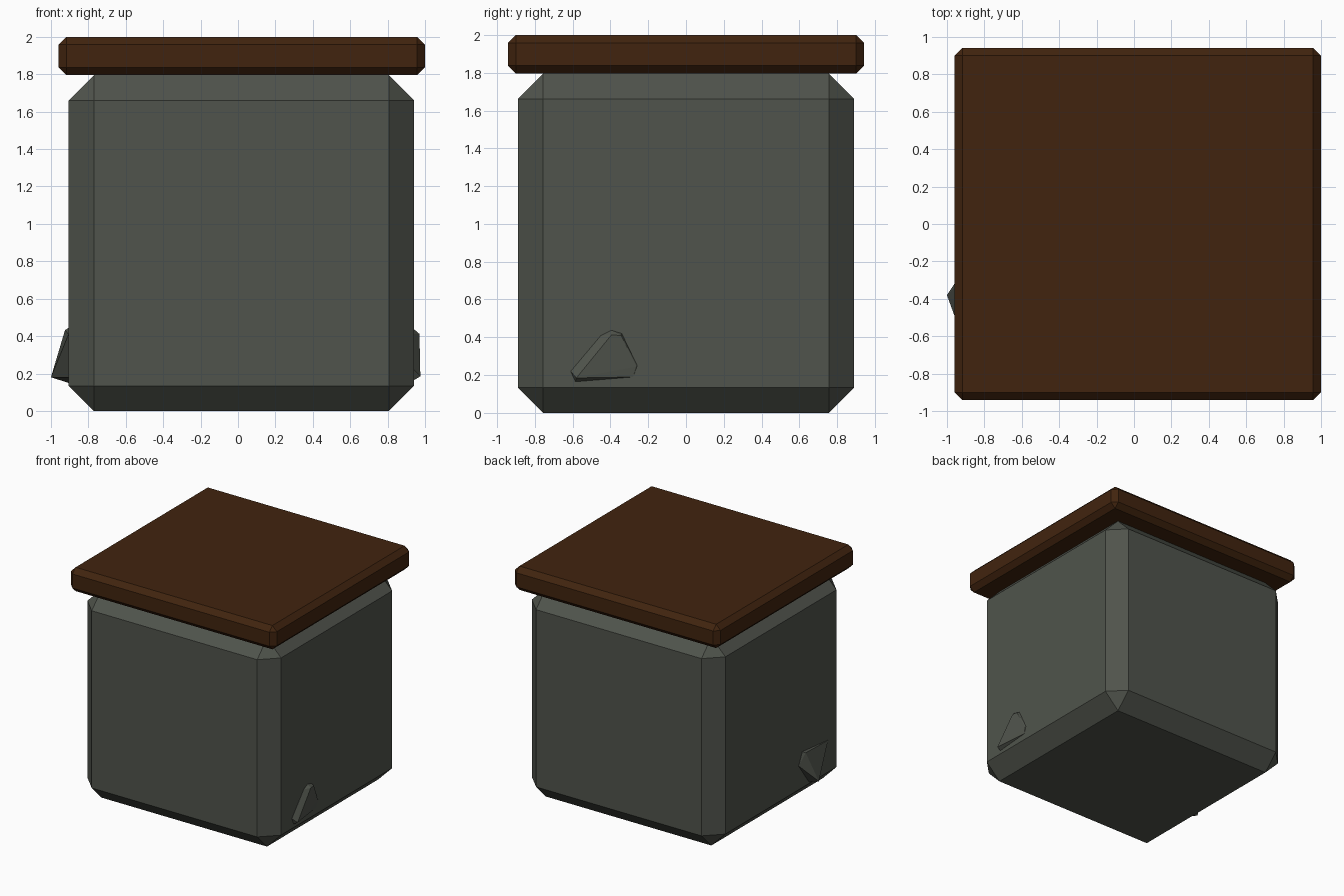
import bpy, bmesh

if "Cube" in bpy.data.objects:
    bpy.data.objects.remove(bpy.data.objects["Cube"])


def material(name, rgb):
    m = bpy.data.materials.new(name)
    m.diffuse_color = (*rgb, 1)
    m.use_nodes = True
    m.node_tree.nodes["Principled BSDF"].inputs["Base Color"].default_value = m.diffuse_color
    return m


stone = material("grey green stone", (0.08, 0.088, 0.072))
wood = material("dark brown wood", (0.053, 0.0175, 0.0045))


def finish(name, bm, mat):
    bmesh.ops.recalc_face_normals(bm, faces=bm.faces)
    mesh = bpy.data.meshes.new(name)
    bm.to_mesh(mesh)
    bm.free()
    mesh.materials.append(mat)
    obj = bpy.data.objects.new(name, mesh)
    bpy.context.collection.objects.link(obj)


def chamfered_box(name, lo, hi, chamfer, mat):
    bm = bmesh.new()
    bmesh.ops.create_cube(bm, size=1)
    for v in bm.verts:
        v.co = [(a + b) / 2 + c * (b - a) for a, b, c in zip(lo, hi, v.co)]
    bmesh.ops.bevel(bm, geom=bm.edges[:], offset=chamfer, segments=1,
                    affect='EDGES', profile=0.5)
    finish(name, bm, mat)


def chip(name, points, mat):
    bm = bmesh.new()
    for p in points:
        bm.verts.new(p)
    res = bmesh.ops.convex_hull(bm, input=bm.verts[:])
    loose = [v for v in bm.verts if not v.link_faces]
    bmesh.ops.delete(bm, geom=loose, context='VERTS')
    finish(name, bm, mat)


# Main block and lid
chamfered_box("stone_block", (-0.905, -0.89, 0), (0.94, 0.89, 1.795), 0.134, stone)
chamfered_box("wooden_lid", (-0.96, -0.942, 1.795), (1.0, 0.942, 2.0), 0.042, wood)

# Stone chip on the right side: a rim in the wall and a raised facet
rim = [(-0.61, 0.22), (-0.585, 0.165), (-0.28, 0.19), (-0.258, 0.25),
       (-0.34, 0.42), (-0.395, 0.437), (-0.45, 0.41)]
chip("right_chip",
     [(x, y, z) for y, z in rim for x in (0.90, 0.941)]
     + [(0.975, -0.58, 0.185), (0.97, -0.395, 0.412), (0.965, -0.345, 0.41),
        (0.945, -0.262, 0.245)], stone)

# Stone chip on the left side: an inverted wedge, point low and outward
rim = [(-0.29, 0.445), (-0.64, 0.41), (-0.50, 0.18), (-0.38, 0.15), (-0.24, 0.34)]
chip("left_chip",
     [(x, y, z) for y, z in rim for x in (-0.86, -0.906)]
     + [(-1.0, -0.38, 0.18), (-0.925, -0.31, 0.432)], stone)
